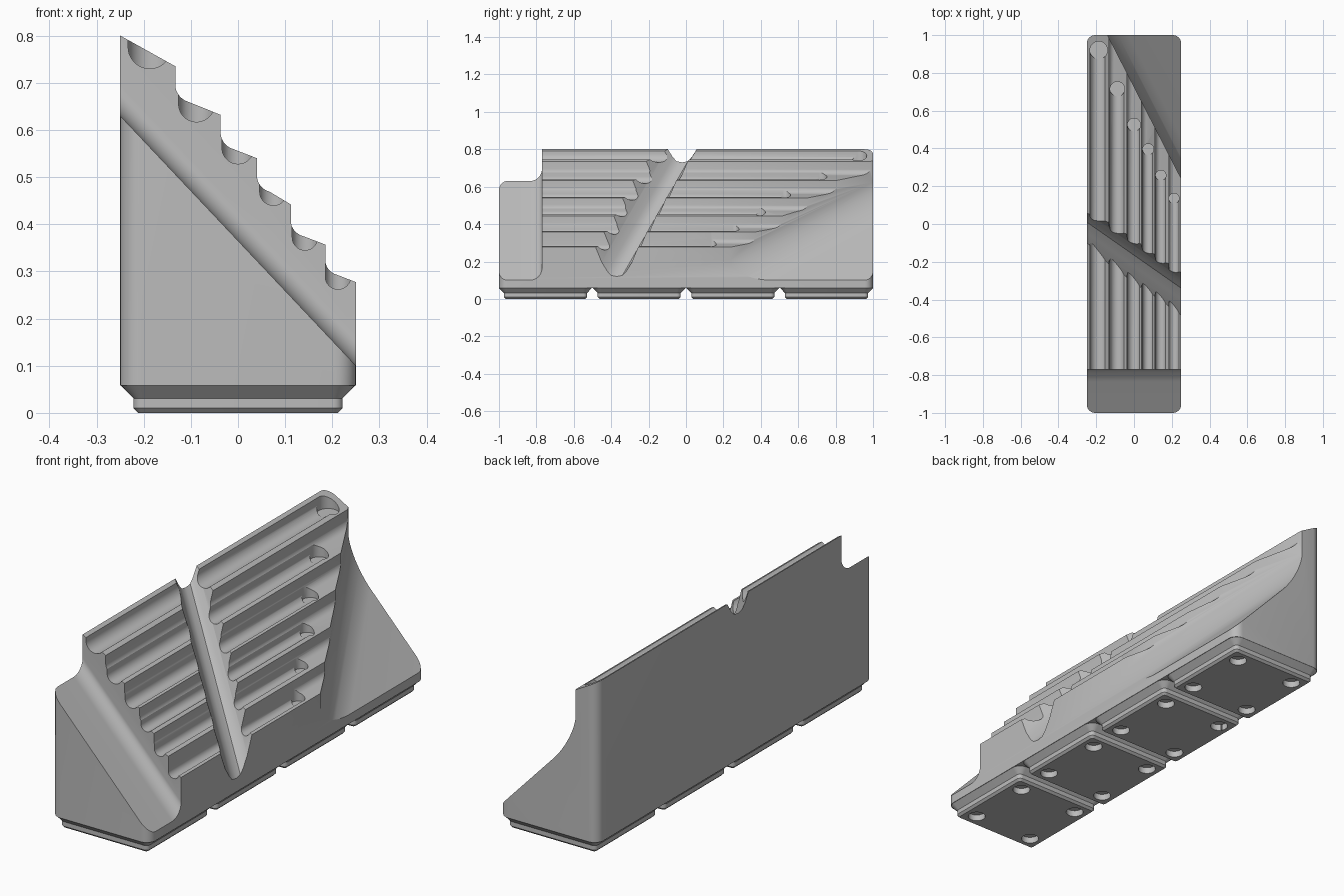
import bpy
import math

cube = bpy.data.objects.get("Cube")
if cube:
    bpy.data.objects.remove(cube, do_unlink=True)

grey = bpy.data.materials.new("plain grey")
grey.use_nodes = True
grey.diffuse_color = (0.5, 0.5, 0.5, 1)
grey.node_tree.nodes["Principled BSDF"].inputs["Base Color"].default_value = (0.5, 0.5, 0.5, 1)

HX, PITCH, BASE = 0.248, 0.501, 0.058
SLOPE = -1.06  # fall of both end ramps across the width


def loft(name, rings):
    """Closed solid through rings of equal point count."""
    n = len(rings[0])
    verts = [p for ring in rings for p in ring]
    faces = [tuple(range(n))[::-1], tuple(range(len(verts) - n, len(verts)))]
    for k in range(len(rings) - 1):
        for i in range(n):
            j = (i + 1) % n
            faces.append((k * n + i, k * n + j, k * n + n + j, k * n + n + i))
    mesh = bpy.data.meshes.new(name)
    mesh.from_pydata(verts, [], faces)
    obj = bpy.data.objects.new(name, mesh)
    bpy.context.collection.objects.link(obj)
    mesh.materials.append(grey)
    # make normals point outwards
    bpy.context.view_layer.objects.active = obj
    bpy.ops.object.select_all(action='DESELECT')
    obj.select_set(True)
    bpy.ops.object.mode_set(mode='EDIT')
    bpy.ops.mesh.select_all(action='SELECT')
    bpy.ops.mesh.normals_make_consistent(inside=False)
    bpy.ops.object.mode_set(mode='OBJECT')
    return obj


def arc(cx, cy, rx, ry, a0, a1, n=12):
    angles = [math.radians(a0 + (a1 - a0) * i / n) for i in range(n + 1)]
    return [(cx + rx * math.cos(a), cy + ry * math.sin(a)) for a in angles]


def rounded_rect(hx, hy, r, z, cy=0):
    pts = []
    for q, (sx, sy) in enumerate([(1, 1), (-1, 1), (-1, -1), (1, -1)]):
        pts += arc(sx * (hx - r), sy * (hy - r), r, r, q * 90, q * 90 + 90, 8)
    return [(x, y + cy, z) for x, y in pts]


def post(name, x, y, r, z0, z1):
    ring = arc(x, y, r, r, 0, 352.5, 47)
    return loft(name, [[(px, py, z) for px, py in ring] for z in (z0, z1)])


def boolean(obj, cutter, operation='DIFFERENCE'):
    mod = obj.modifiers.new("cut", 'BOOLEAN')
    mod.operation, mod.object, mod.solver = operation, cutter, 'EXACT'
    bpy.context.view_layer.objects.active = obj
    bpy.ops.object.modifier_apply(modifier=mod.name)
    bpy.data.objects.remove(cutter, do_unlink=True)


# Stepped body: each step is a riser, a fillet and a gently sloping tread
steps = [(-0.133, 0.735, 0.658), (-0.037, 0.632, 0.558), (0.04, 0.54, 0.468),
         (0.112, 0.442, 0.374), (0.185, 0.357, 0.292)]
profile = [(-0.3, BASE), (-0.3, 0.828)]
for x, top, foot in steps:
    r = (top - foot) * 0.5
    profile.append((x, top))
    profile += arc(x + r, foot + r, r, r, 180, 255, 8)
profile += [(0.3, 0.258), (0.3, BASE)]
body = loft("stepped_body", [[(x, y, z) for x, z in profile] for y in (-1.1, 1.1)])
outline = loft("outline", [rounded_rect(HX + 0.002, 1, 0.045, z) for z in (BASE, 1)])
boolean(body, outline, 'INTERSECT')

# Long grooves with a round pocket at the back end: x, back y, radius, floor z
grooves = [(-0.187, 0.92, 0.046, 0.73), (-0.088, 0.715, 0.038, 0.617),
           (0, 0.525, 0.034, 0.528), (0.075, 0.395, 0.029, 0.44),
           (0.142, 0.257, 0.027, 0.345), (0.212, 0.135, 0.027, 0.262)]
for x, y, r, floor in grooves:
    u = [(x - r, 1)] + arc(x, floor + r, r, r, 180, 360, 20) + [(x + r, 1)]
    boolean(body, loft("groove", [[(px, py, pz) for px, pz in u] for py in (-1.2, y)]))
    boolean(body, post("pocket", x, y, r + 0.0005, floor - 0.002, 1.1))

# Diagonal finger channel across the middle
half = [(0.03, 0.006), (0.05, 0.027), (0.08, 0.075), (0.115, 0.16), (0.13, 0.25), (0.13, 1.2)]
vee = [(-d, h) for d, h in reversed(half)] + [(0, 0)] + half
boolean(body, loft("channel", [[(x, -0.195 - 0.7 * x + d, 0.425 - 1.22 * x + h)
                                for d, h in vee] for x in (-0.4, 0.4)]))

# Front ramp with a fillet against the end wall of the grooves
ramp = [(-1.2, 0)] + arc(-0.835, 0.065, 0.065, 0.065, 270, 360) + [(-0.77, 1.2), (-1.2, 1.2)]
boolean(body, loft("front_ramp", [[(x, y, 0.365 + SLOPE * x + h)
                                   for y, h in ramp] for x in (-0.4, 0.4)]))

# Back corner cut along a diagonal, with the same fall and a larger fillet
cut = arc(0.1, 0.11, 0.1, 0.11, 180, 270) + [(1.2, 0), (1.2, 1.5), (0, 1.5)]
rings = []
for t in (-1, 1.2):
    ring = []
    for d, h in cut:
        x = -0.14 + 0.457 * t + 0.89 * d
        y = 1 - 0.89 * t + 0.457 * d
        ring.append((x, y, 0.365 + SLOPE * x + h))
    rings.append(ring)
boolean(body, loft("back_cut", rings))

# Four stacking feet with four round recesses each
levels = [(0.036, 0.01, 0), (0.026, 0.02, 0.01), (0.026, 0.02, 0.031), (0, 0.045, BASE)]
parts = [body]
for i in range(4):
    cy = (i - 1.5) * PITCH
    foot = loft("foot_%d" % (i + 1),
                [rounded_rect(HX - inset, HX - inset, r, z, cy) for inset, r, z in levels])
    for sx in (-1, 1):
        for sy in (-1, 1):
            boolean(foot, post("recess", sx * 0.155, cy + sy * 0.155, 0.038, -0.1, 0.029))
    parts.append(foot)

# Smooth the round areas, keep the edges sharp
bpy.ops.object.select_all(action='DESELECT')
for obj in parts:
    obj.select_set(True)
bpy.context.view_layer.objects.active = body
bpy.ops.object.shade_smooth_by_angle(angle=math.radians(30))
